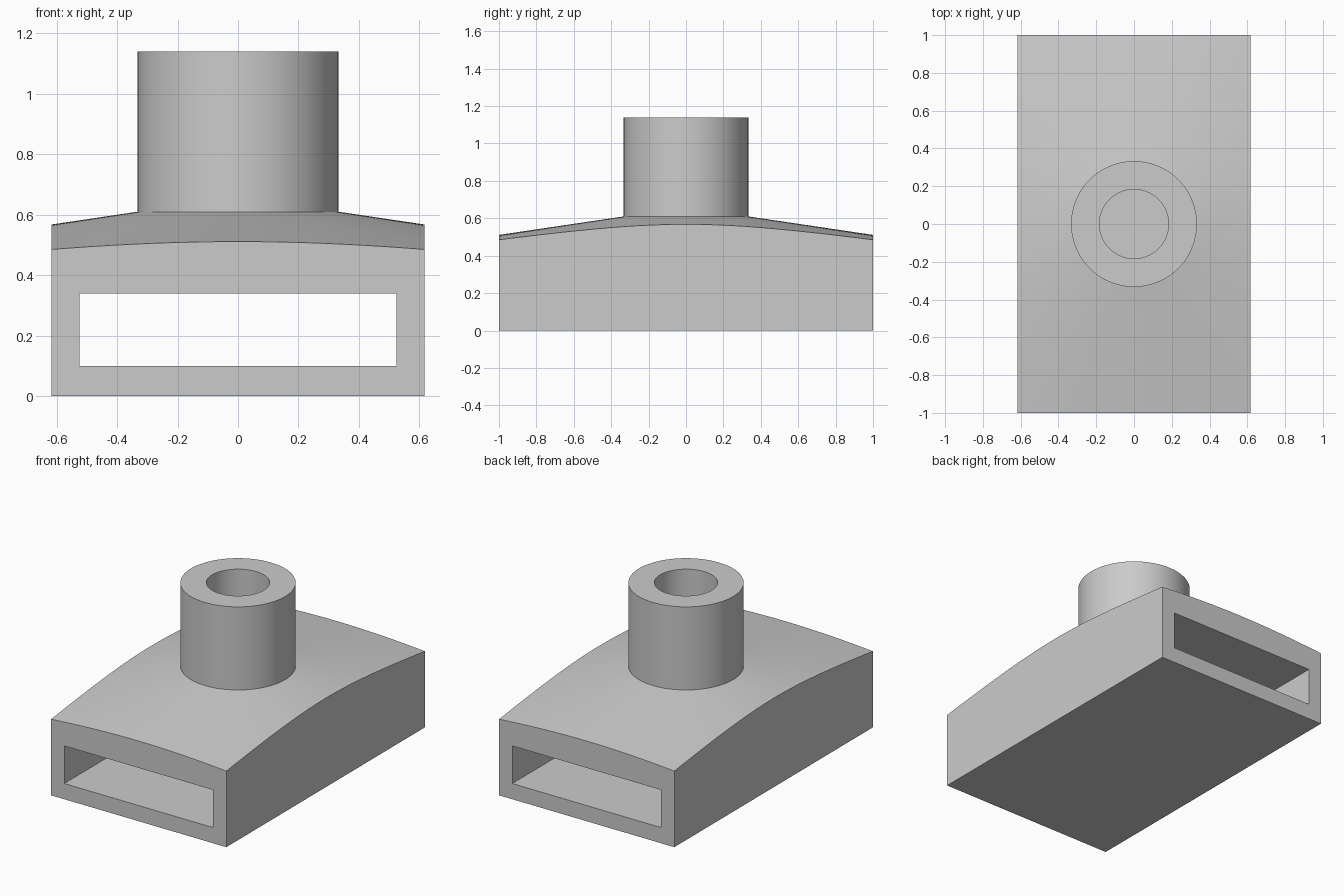
import bpy, bmesh, math
from mathutils import Matrix, Vector

SEG = 96
cube = bpy.data.objects.get("Cube")
if cube:
    bpy.data.objects.remove(cube, do_unlink=True)


def make_object(name, bm):
    bmesh.ops.recalc_face_normals(bm, faces=bm.faces)
    mesh = bpy.data.meshes.new(name)
    bm.to_mesh(mesh)
    bm.free()
    obj = bpy.data.objects.new(name, mesh)
    bpy.context.collection.objects.link(obj)
    return obj


def box(name, size, center):
    bm = bmesh.new()
    bmesh.ops.create_cube(bm, size=1, matrix=Matrix.Translation(center) @ Matrix.Diagonal((*size, 1)))
    return make_object(name, bm)


def turned(name, profile):
    """Revolve a closed (radius, height) profile that starts and ends on the axis."""
    bm = bmesh.new()
    verts = [bm.verts.new((r, 0, z)) for r, z in profile]
    edges = [bm.edges.new(pair) for pair in zip(verts, verts[1:])]
    bmesh.ops.spin(bm, geom=verts + edges, cent=(0, 0, 0), axis=(0, 0, 1),
                   angle=math.tau, steps=SEG, use_merge=True)
    bmesh.ops.remove_doubles(bm, verts=bm.verts, dist=1e-5)
    return make_object(name, bm)


def cut(target, cutter, operation):
    cutter.hide_render = True
    mod = target.modifiers.new(cutter.name, "BOOLEAN")
    mod.object, mod.operation, mod.solver = cutter, operation, "EXACT"
    bpy.context.view_layer.objects.active = target
    bpy.ops.object.modifier_apply(modifier=mod.name)
    bpy.data.objects.remove(cutter, do_unlink=True)


# Conical roof and round spout, trimmed to a rectangular footprint
body = turned("duct_body_with_spout", [(0, 1.14), (0.333, 1.14), (0.333, 0.61),
                                       (1.333, 0.462), (1.333, 0), (0, 0)])
cut(body, box("footprint", (1.236, 2, 3), Vector((0, 0, 1))), "INTERSECT")

# Flat slot running front to back
cut(body, box("slot", (1.05, 3, 0.24), Vector((0, 0, 0.22))), "DIFFERENCE")

# Round bore from the spout down into the slot
cut(body, turned("bore", [(0, 1.5), (0.183, 1.5), (0.183, 0.2), (0, 0.2)]), "DIFFERENCE")

# Plain grey finish
grey = bpy.data.materials.new("grey")
grey.use_nodes = True
colour = (0.6, 0.6, 0.6, 1)
grey.diffuse_color = colour
grey.node_tree.nodes["Principled BSDF"].inputs["Base Color"].default_value = colour
body.data.materials.clear()
body.data.materials.append(grey)
for poly in body.data.polygons:
    poly.material_index = 0

body.select_set(True)
bpy.context.view_layer.objects.active = body
bpy.ops.object.shade_smooth_by_angle(angle=math.radians(6))
